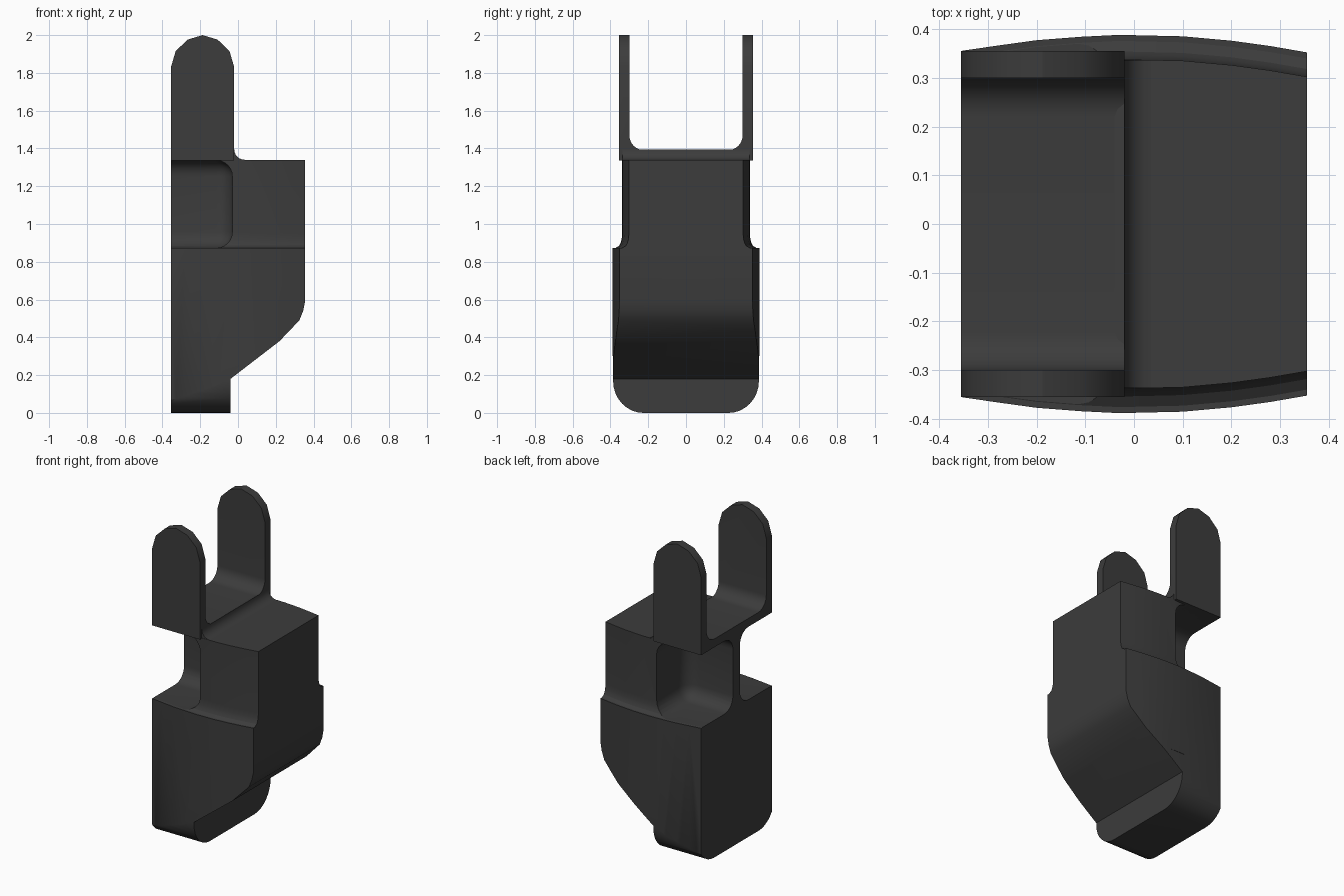
import bpy, bmesh
from math import sin, cos, pi, radians

if "Cube" in bpy.data.objects:
    bpy.data.objects.remove(bpy.data.objects["Cube"])

mat = bpy.data.materials.new("dark_grey")
mat.diffuse_color = (0.045, 0.045, 0.045, 1)
mat.use_nodes = True
mat.node_tree.nodes["Principled BSDF"].inputs["Base Color"].default_value = mat.diffuse_color


def make(name, rings):
    """Closed solid lofted through rings of equal length."""
    bm = bmesh.new()
    loops = [[bm.verts.new(p) for p in r] for r in rings]
    n = len(loops[0])
    for a, b in zip(loops, loops[1:]):
        for i in range(n):
            j = (i + 1) % n
            bm.faces.new((a[i], a[j], b[j], b[i]))
    bm.faces.new(loops[0])
    bm.faces.new(loops[-1])
    bmesh.ops.recalc_face_normals(bm, faces=bm.faces)
    me = bpy.data.meshes.new(name)
    bm.to_mesh(me)
    bm.free()
    ob = bpy.data.objects.new(name, me)
    bpy.context.collection.objects.link(ob)
    return ob


def prism(name, pts, axis, lo, hi):
    place = {"x": lambda a, b, t: (t, a, b),
             "y": lambda a, b, t: (a, t, b),
             "z": lambda a, b, t: (a, b, t)}[axis]
    return make(name, [[place(a, b, t) for a, b in pts] for t in (lo, hi)])


def select(ob):
    bpy.ops.object.select_all(action="DESELECT")
    ob.select_set(True)
    bpy.context.view_layer.objects.active = ob


def boolean(ob, cutter, op):
    m = ob.modifiers.new("cut", "BOOLEAN")
    m.operation, m.object, m.solver = op, cutter, "EXACT"
    select(ob)
    bpy.ops.object.modifier_apply(modifier=m.name)
    bpy.data.objects.remove(cutter)


def arc(cx, cz, rx, rz, a0, a1, n=8):
    return [(cx + rx * cos(radians(a0 + (a1 - a0) * i / n)),
             cz + rz * sin(radians(a0 + (a1 - a0) * i / n))) for i in range(n + 1)]


def mirrored(pts):
    return pts + [(-a, b) for a, b in reversed(pts)]


# Bowed plan outline shared by the lower and upper body
side = [(-.355, .355), (-.28, .366), (-.2, .377), (-.11, .384), (-.03, .388),
        (.1, .385), (.2, .376), (.28, .365), (.355, .352)]


def outline(off):
    return [(x, y - off) for x, y in side] + [(x, off - y) for x, y in reversed(side)]


# Lower body: front profile cut by the bowed plan and the rounded foot section
lower = prism("lower_body", [(-.355, 0), (-.04, 0), (-.04, .18), (.22, .38),
                             (.325, .49), (.345, .54), (.355, .59), (.355, .872),
                             (-.355, .872)], "y", -.6, .6)
boolean(lower, prism("plan", outline(0), "z", -.2, 1.2), "INTERSECT")
section = mirrored([(.42, 1.2), (.42, .3)] + [(.386, .3)] + arc(.226, .17, .16, .17, 0, -90))
section = [(a, b if b > .001 else -.0) for a, b in section]
boolean(lower, prism("foot_section", section, "x", -.6, .6), "INTERSECT")

# Upper body: inset block with a cove at its foot
levels = [(.004, .80), (.004, .867), (.034, .885), (.041, .898), (.047, .918),
          (.05, .95), (.05, 1.34)]
upper = make("upper_body", [[(x, y, z) for x, y in outline(o)] for o, z in levels])

# Side pockets leave a thin filleted web below the fork
for s in (-1, 1):
    ys = sorted((s * .035, s * .8))
    pocket = prism("pocket_cutter", [(-.8, ys[0]), (-.03, ys[0]), (-.03, ys[1]),
                                     (-.8, ys[1])], "z", .873, 1.337)
    bev = pocket.modifiers.new("round", "BEVEL")
    bev.width, bev.segments = .085, 6
    select(pocket)
    bpy.ops.object.modifier_apply(modifier=bev.name)
    boolean(upper, pocket, "DIFFERENCE")

# Fork: U-shaped section with rounded prong tips
u = mirrored([(.355, 1.337), (.355, 2.1), (.3, 2.1)] + arc(.22, 1.47, .08, .08, 0, -90))
fork = prism("fork", u, "x", -.6, .4)
tips = [(-.02, 1.2), (-.02, 1.83), (-.045, 1.915), (-.108, 1.976), (-.1875, 2.0),
        (-.267, 1.976), (-.33, 1.915), (-.355, 1.83), (-.355, 1.2)]
boolean(fork, prism("tip_profile", tips, "y", -.6, .6), "INTERSECT")

# Cove between the fork base and the top of the block
cove = [(-.04, 1.33), (.035, 1.33)] + arc(.035, 1.395, .055, .055, 270, 180, 6) + [(-.04, 1.39)]
strip = prism("fork_cove", cove, "y", -.336, .336)

for ob in (lower, upper, fork, strip):
    ob.data.materials.clear()
    ob.data.materials.append(mat)
    select(ob)
    bpy.ops.object.shade_smooth_by_angle(angle=radians(30))
